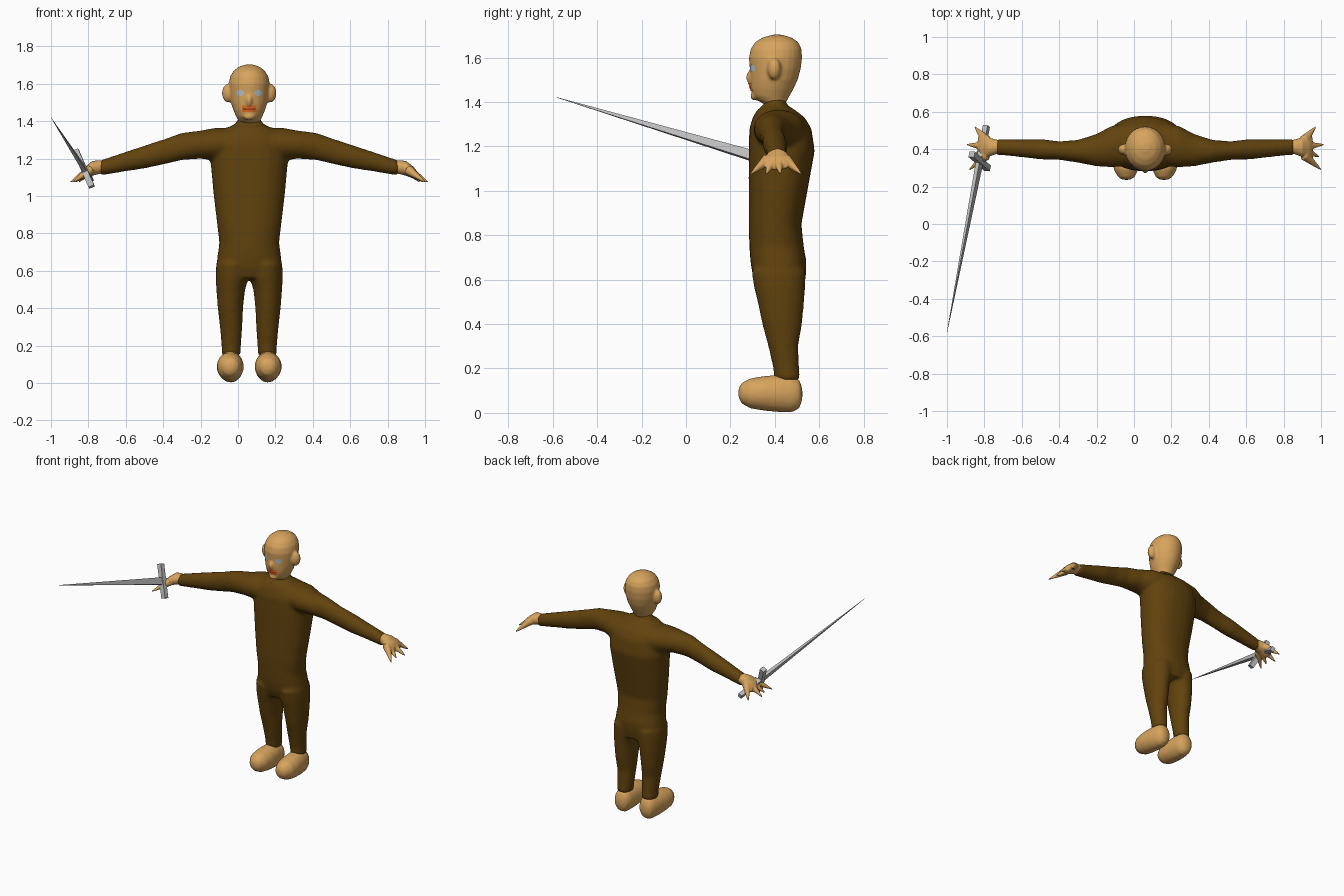
import bpy
import bmesh
from math import cos, sin, pi, copysign, radians
from mathutils import Matrix, Vector

if "Cube" in bpy.data.objects:
    bpy.data.objects.remove(bpy.data.objects["Cube"])

CX = 0.06  # the figure's plane of symmetry


def material(name, r, g, b):
    m = bpy.data.materials.new(name)
    m.use_nodes = True
    m.diffuse_color = (r, g, b, 1)
    m.node_tree.nodes["Principled BSDF"].inputs["Base Color"].default_value = (r, g, b, 1)
    return m


brown = material("brown cloth", 0.12, 0.055, 0.004)
skin = material("tan skin", 0.68, 0.37, 0.11)
steel = material("grey steel", 0.5, 0.5, 0.5)
eye_white = material("pale blue eye", 0.45, 0.52, 0.6)
orange = material("orange lips", 0.8, 0.17, 0.02)
red = material("dark red mouth", 0.4, 0.04, 0.01)


def finish(bm, name, mat, smooth=True):
    bmesh.ops.recalc_face_normals(bm, faces=bm.faces[:])
    mesh = bpy.data.meshes.new(name)
    bm.to_mesh(mesh)
    bm.free()
    mesh.materials.append(mat)
    for p in mesh.polygons:
        p.use_smooth = smooth
    ob = bpy.data.objects.new(name, mesh)
    bpy.context.collection.objects.link(ob)
    return ob


def loft(bm, axis, rows, side=1, power=1.0, n=24):
    """Rows: position along axis, then low/high extents on the other two axes."""
    rings = []
    for t, a0, a1, b0, b1 in rows:
        ring = []
        for i in range(n):
            c, s = cos(2 * pi * i / n), sin(2 * pi * i / n)
            a = (a0 + a1) / 2 + (a1 - a0) / 2 * copysign(abs(c) ** power, c)
            b = (b0 + b1) / 2 + (b1 - b0) / 2 * copysign(abs(s) ** power, s)
            x, y, z = {"x": (t, a, b), "y": (a, t, b), "z": (a, b, t)}[axis]
            ring.append(bm.verts.new((CX + side * x, y, z)))
        rings.append(ring)
    for r, q in zip(rings, rings[1:]):
        for i in range(n):
            j = (i + 1) % n
            bm.faces.new((r[i], r[j], q[j], q[i]))
    bm.faces.new(rings[0])
    bm.faces.new(rings[-1])


def fuse(ob, voxel, repeat):
    m = ob.modifiers.new("fuse", "REMESH")
    m.mode, m.voxel_size, m.use_smooth_shade = "VOXEL", voxel, True
    s = ob.modifiers.new("soften", "SMOOTH")
    s.factor, s.iterations = 0.5, repeat


def blob(bm, centre, size, turn=0):
    mat = (Matrix.Translation(centre) @ Matrix.Rotation(turn, 4, "Z")
           @ Matrix.Diagonal((*size, 1)))
    bmesh.ops.create_uvsphere(bm, u_segments=20, v_segments=14, radius=1, matrix=mat)


# Suit: torso, legs and sleeves fused into one skin
torso = [(z, -w, w, y0, y1) for z, w, y0, y1 in (
    (0.56, 0.13, 0.32, 0.53), (0.62, 0.175, 0.30, 0.54), (0.68, 0.17, 0.29, 0.543),
    (0.75, 0.16, 0.285, 0.53), (0.85, 0.172, 0.282, 0.52), (1.0, 0.19, 0.282, 0.547),
    (1.18, 0.207, 0.282, 0.58), (1.28, 0.2, 0.285, 0.565), (1.33, 0.17, 0.30, 0.535),
    (1.365, 0.12, 0.32, 0.49), (1.385, 0.075, 0.35, 0.455), (1.415, 0.06, 0.353, 0.448))]
leg = [(0.145, 0.047, 0.147, 0.397, 0.515), (0.2, 0.044, 0.148, 0.393, 0.51),
       (0.3, 0.037, 0.157, 0.37, 0.505), (0.4, 0.033, 0.168, 0.343, 0.523),
       (0.5, 0.022, 0.176, 0.322, 0.532), (0.57, 0.0, 0.18, 0.305, 0.538),
       (0.64, 0.0, 0.177, 0.295, 0.54)]
sleeve = [(0.06, 0.31, 0.55, 1.2, 1.365), (0.18, 0.303, 0.525, 1.19, 1.365),
          (0.26, 0.308, 0.482, 1.2, 1.35), (0.36, 0.328, 0.45, 1.192, 1.338),
          (0.46, 0.343, 0.442, 1.168, 1.303), (0.56, 0.345, 0.455, 1.147, 1.27),
          (0.66, 0.357, 0.453, 1.132, 1.237), (0.76, 0.367, 0.455, 1.115, 1.203),
          (0.795, 0.367, 0.455, 1.11, 1.192)]
bm = bmesh.new()
loft(bm, "z", torso, power=0.88)
for side in (1, -1):
    loft(bm, "z", leg, side)
    loft(bm, "x", sleeve, side)
fuse(finish(bm, "suit", brown), 0.012, 6)

# Hands with pointed fingers, and rounded feet
palm = [(0.76, 0.38, 0.445, 1.125, 1.185), (0.8, 0.373, 0.452, 1.118, 1.192),
        (0.84, 0.358, 0.464, 1.108, 1.187), (0.88, 0.345, 0.472, 1.092, 1.155),
        (0.895, 0.36, 0.46, 1.095, 1.135)]
tips = [(0.912, 0.52), (0.955, 0.425), (0.93, 0.36), (0.94, 0.29)]
foot = [(0.236, 0.08, 0.12, 0.07, 0.11), (0.25, 0.057, 0.145, 0.042, 0.135),
        (0.29, 0.037, 0.169, 0.02, 0.156), (0.35, 0.029, 0.174, 0.01, 0.166),
        (0.42, 0.031, 0.168, 0.003, 0.172), (0.48, 0.036, 0.157, 0.003, 0.168),
        (0.51, 0.05, 0.145, 0.02, 0.15), (0.524, 0.08, 0.12, 0.06, 0.11)]
for side, word in ((1, "left"), (-1, "right")):
    bm = bmesh.new()
    loft(bm, "x", palm, side)
    for d, y in tips:
        root = Vector((CX + side * 0.85, 0.41 + (y - 0.41) * 0.35, 1.14))
        tip = Vector((CX + side * d, y, 1.075))
        way = tip - root
        mat = (Matrix.Translation((root + tip) / 2)
               @ way.to_track_quat("Z", "Y").to_matrix().to_4x4())
        bmesh.ops.create_cone(bm, cap_ends=True, segments=12, radius1=0.028,
                              radius2=0.004, depth=way.length, matrix=mat)
    fuse(finish(bm, word + "_hand", skin), 0.005, 3)
    bm = bmesh.new()
    loft(bm, "y", foot, side)
    fuse(finish(bm, word + "_foot", skin), 0.01, 4)

# Head with brow, nose, chin and ears
skull = [(z, -w, w, y0, y1) for z, w, y0, y1 in (
    (1.385, 0.05, 0.36, 0.44), (1.405, 0.06, 0.325, 0.455), (1.425, 0.07, 0.30, 0.465),
    (1.46, 0.085, 0.29, 0.485), (1.5, 0.098, 0.288, 0.503), (1.55, 0.107, 0.287, 0.517),
    (1.6, 0.11, 0.283, 0.523), (1.64, 0.102, 0.292, 0.52), (1.67, 0.083, 0.312, 0.505),
    (1.69, 0.058, 0.345, 0.475), (1.703, 0.02, 0.39, 0.43))]
bm = bmesh.new()
loft(bm, "z", skull)
blob(bm, (CX, 0.298, 1.51), (0.019, 0.027, 0.035))
blob(bm, (CX, 0.31, 1.425), (0.03, 0.02, 0.018))
for side in (1, -1):
    blob(bm, (CX + side * 0.112, 0.397, 1.55), (0.034, 0.03, 0.05), side * 0.3)
head = finish(bm, "head", skin)
fuse(head, 0.007, 4)


# Painted face details: thin plates wrapped onto the head
def face_plate(name, mat, x, z, half_w, half_h, lift, round_shape):
    bm = bmesh.new()
    bmesh.ops.create_grid(bm, x_segments=12, y_segments=8, size=1)
    for v in bm.verts:
        u, w = v.co.x, v.co.y
        if round_shape:
            u, w = u * (1 - w * w / 2) ** 0.5, w * (1 - u * u / 2) ** 0.5
        v.co = (CX + x + u * half_w, 0.2, z + w * half_h)
    ob = finish(bm, name, mat)
    wrap = ob.modifiers.new("wrap", "SHRINKWRAP")
    wrap.target, wrap.wrap_method = head, "PROJECT"
    wrap.use_project_y, wrap.offset = True, lift
    wrap.wrap_mode = "ABOVE_SURFACE"


for side, word in ((1, "left"), (-1, "right")):
    face_plate(word + "_eye", eye_white, side * 0.047, 1.552, 0.02, 0.017, 0.003, True)
face_plate("lips", orange, 0, 1.468, 0.038, 0.018, 0.003, False)
face_plate("mouth_line", red, 0, 1.466, 0.032, 0.004, 0.005, False)

# Sword: guard, grip and tapering blade in its own frame
centre = Vector((-0.825, 0.335, 1.147))
point = Vector((-1.0, -0.58, 1.42))
along = (point - centre).normalized()
flat = Vector((0.09, -0.075, -0.205)).cross(along).normalized()
across = along.cross(flat)
frame = Matrix((across, flat, along)).transposed().to_4x4()
frame.translation = centre


def bar(name, size, middle, taper=1.0):
    bm = bmesh.new()
    bmesh.ops.create_cone(bm, cap_ends=True, segments=4, radius1=0.5 ** 0.5,
                          radius2=taper * 0.5 ** 0.5, depth=1,
                          matrix=Matrix.Rotation(radians(45), 4, "Z"))
    bm.transform(frame @ Matrix.Translation((0, 0, middle)) @ Matrix.Diagonal((*size, 1)))
    finish(bm, name, steel, False)


reach = (point - centre).length
bar("sword_blade", (0.048, 0.022, reach), reach / 2, 0.04)
bar("sword_guard", (0.225, 0.032, 0.032), 0)
bar("sword_grip", (0.032, 0.028, 0.2), -0.1)
